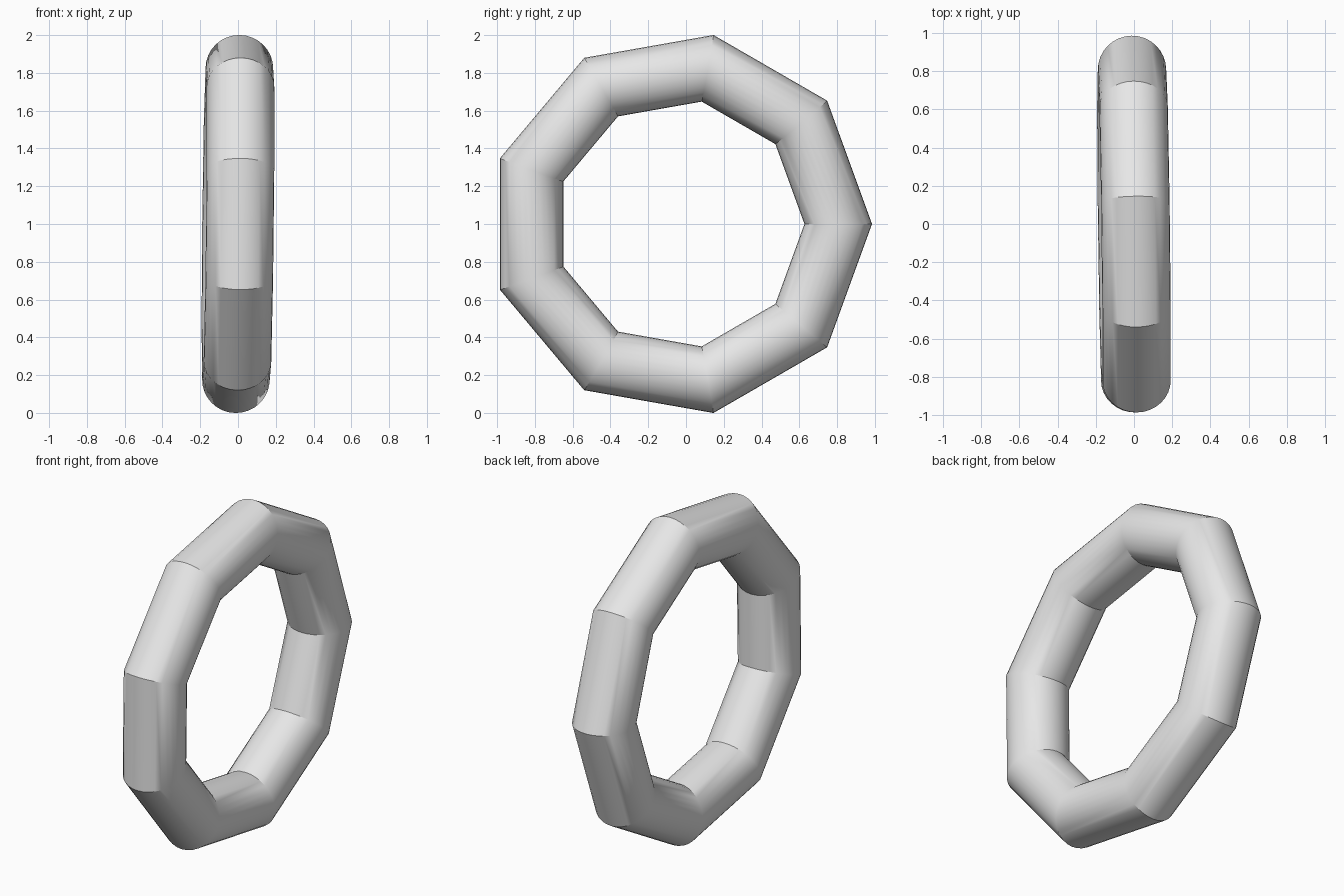
import bpy
import math
from mathutils import Matrix

cube = bpy.data.objects.get("Cube")
if cube:
    bpy.data.objects.remove(cube, do_unlink=True)

# Plain grey material
grey = bpy.data.materials.new("light_grey")
grey.use_nodes = True
colour = (0.8, 0.8, 0.8, 1.0)
grey.diffuse_color = colour
grey.node_tree.nodes["Principled BSDF"].inputs["Base Color"].default_value = colour

# Nine-sided ring with a round tube
SIDES = 9
bpy.ops.mesh.primitive_torus_add(
    major_segments=SIDES, minor_segments=32,
    major_radius=0.837, minor_radius=0.179)
ring = bpy.context.object
ring.name = "nine_sided_ring"
ring.data.materials.append(grey)

# Stand it upright with its axis along x, one corner facing back, slightly tilted
upright = Matrix(((0, 0, 1), (1, 0, 0), (0, 1, 0))).to_4x4()
tilt = Matrix.Rotation(0.0125, 4, "Z") @ Matrix.Rotation(0.011, 4, "Y")
ring.data.transform(Matrix.Translation((0, -0.031, 1)) @ tilt @ upright)

# Smooth tube, crisp outer and inner corners
bpy.ops.object.shade_smooth_by_angle(angle=math.radians(30))
